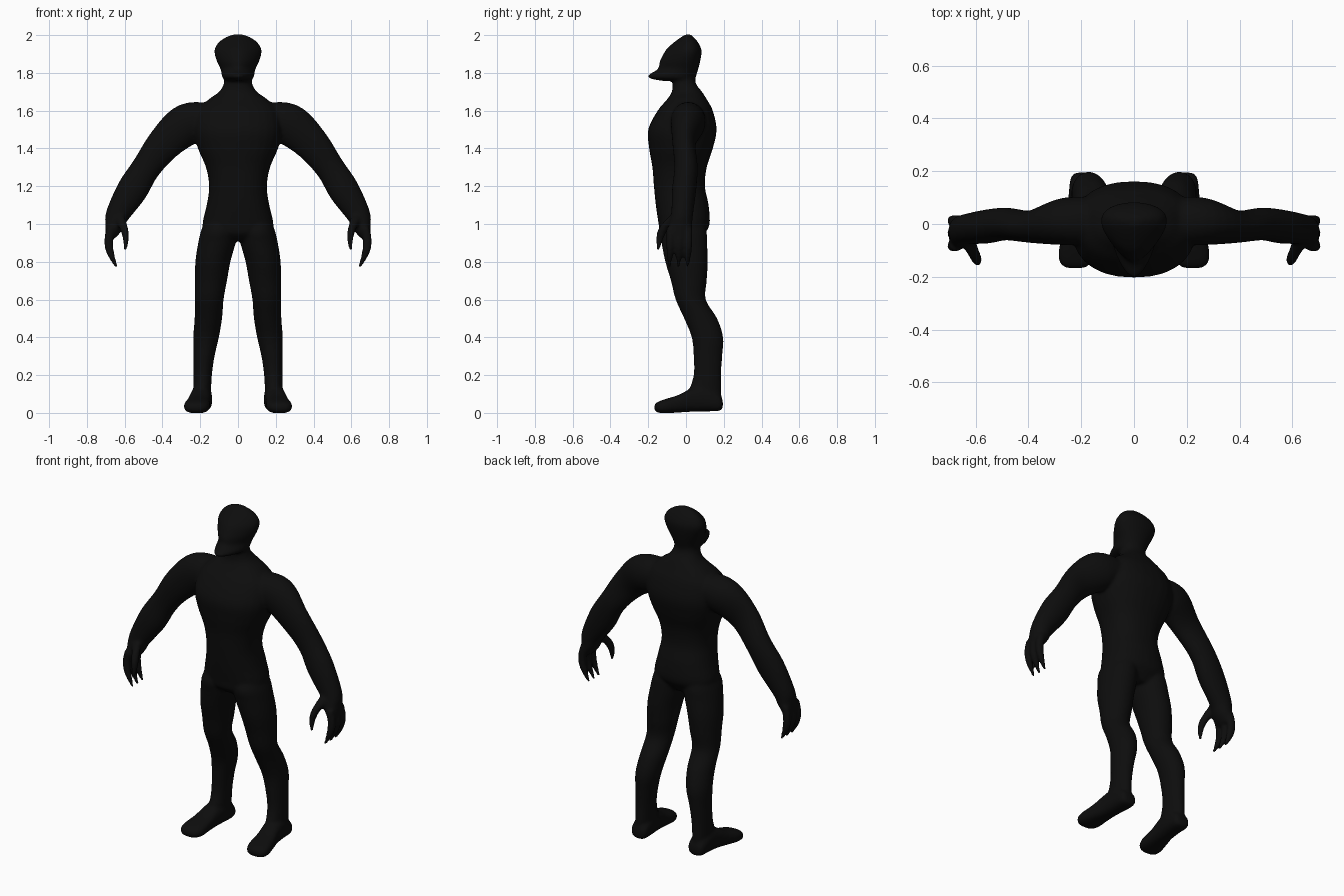
import bpy, bmesh, math
from mathutils import Vector

if "Cube" in bpy.data.objects:
    bpy.data.objects.remove(bpy.data.objects["Cube"])

bm = bmesh.new()
SIDES = 28


def spline(rows, steps=5):
    """Catmull-Rom interpolation through rows of numbers."""
    out = []
    for i in range(len(rows) - 1):
        a, b = rows[max(i - 1, 0)], rows[i]
        c, d = rows[i + 1], rows[min(i + 2, len(rows) - 1)]
        for s in range(steps):
            t = s / steps
            out.append([0.5 * (2 * q + (r - p) * t + (2 * p - 5 * q + 4 * r - w) * t * t
                               + (3 * q - p - 3 * r + w) * t ** 3)
                        for p, q, r, w in zip(a, b, c, d)])
    return out + [list(rows[-1])]


def loft(rings, side=1, power=2.0, taper=0.0):
    """Skin rings given as (centre, u axis, v axis) into a closed body."""
    loops = []
    for c, u, v in rings:
        loop = []
        for k in range(SIDES):
            a = 2 * math.pi * k / SIDES
            s, o = math.sin(a), math.cos(a)
            s2 = math.copysign(abs(s) ** (2 / power), s) * (1 + taper * o)
            o2 = math.copysign(abs(o) ** (2 / power), o)
            p = c + u * s2 + v * o2
            loop.append(bm.verts.new((p.x * side, p.y, p.z)))
        loops.append(loop)
    faces = [bm.faces.new(loops[0]), bm.faces.new(loops[-1])]
    for a, b in zip(loops, loops[1:]):
        for k in range(SIDES):
            n = (k + 1) % SIDES
            faces.append(bm.faces.new((a[k], a[n], b[n], b[k])))
    bmesh.ops.recalc_face_normals(bm, faces=faces)


def stack(rows, **kw):
    """Horizontal rings: z, x centre, x radius, y front, y back."""
    loft([(Vector((x, (f + b) / 2, z)), Vector((r, 0, 0)), Vector((0, (b - f) / 2, 0)))
          for z, x, r, f, b in spline(rows)], **kw)


def tube(rows, **kw):
    """Limb rings square to a path: x, y, z, depth radius, width radius."""
    pts = spline(rows)
    rings = []
    for i, (x, y, z, ry, rw) in enumerate(pts):
        p, q = pts[max(i - 1, 0)], pts[min(i + 1, len(pts) - 1)]
        t = Vector((q[0] - p[0], 0, q[2] - p[2])).normalized()
        rings.append((Vector((x, y, z)), Vector((t.z, 0, -t.x)) * rw, Vector((0, ry, 0))))
    loft(rings, **kw)


# Torso and neck
stack([(.91, 0, .11, -.09, .07), (.95, 0, .17, -.135, .10), (1.0, 0, .188, -.145, .125),
       (1.1, 0, .166, -.16, .12), (1.2, 0, .153, -.17, .10), (1.3, 0, .170, -.178, .11),
       (1.4, 0, .212, -.195, .142), (1.5, 0, .235, -.20, .162), (1.6, 0, .215, -.15, .142),
       (1.66, 0, .155, -.10, .11), (1.7, 0, .10, -.075, .085), (1.75, 0, .073, -.07, .05),
       (1.83, 0, .07, -.06, .05)], power=2.3)

# Head with jutting jaw
stack([(1.757, 0, .055, -.12, .03), (1.77, 0, .075, -.19, .05), (1.787, 0, .082, -.203, .055),
       (1.82, 0, .088, -.15, .065), (1.86, 0, .106, -.14, .075), (1.9, 0, .118, -.12, .082),
       (1.93, 0, .117, -.10, .08), (1.965, 0, .095, -.06, .062), (1.99, 0, .06, -.025, .04),
       (2.004, 0, .025, -.002, .025)], taper=.35)

for side in (-1, 1):
    # Leg
    stack([(1.05, .09, .07, -.10, .08), (.97, .102, .092, -.14, .108), (.9, .112, .099, -.13, .112),
           (.8, .133, .093, -.11, .116), (.7, .143, .085, -.08, .11), (.6, .152, .076, -.055, .105),
           (.5, .157, .073, -.01, .165), (.4, .169, .068, .03, .197), (.3, .18, .056, .04, .192),
           (.2, .187, .049, .04, .186), (.1, .190, .047, .01, .188), (.03, .19, .045, 0, .18)],
          side=side)
    # Foot: y, x centre, half width, top, bottom
    foot = spline([(.195, .19, .03, .065, .025), (.175, .19, .05, .10, .01), (.1, .193, .056, .14, .008),
                   (.03, .2, .056, .13, .006), (-.04, .21, .062, .095, .002),
                   (-.11, .218, .069, .073, -.002), (-.15, .222, .058, .058, .002),
                   (-.168, .222, .032, .042, .015)])
    loft([(Vector((x, y, (t + b) / 2)), Vector((w, 0, 0)), Vector((0, 0, (t - b) / 2)))
          for y, x, w, t, b in foot], side=side, power=2.6)
    # Arm and palm
    tube([(.13, .01, 1.56, .09, .08), (.265, .01, 1.53, .09, .11), (.385, -.01, 1.43, .062, .094),
          (.485, 0, 1.30, .062, .077), (.56, -.01, 1.18, .064, .082), (.635, -.02, 1.055, .058, .064),
          (.655, -.03, .99, .062, .05), (.677, -.035, .935, .064, .028)], side=side)
    # Clawed fingers
    for y in (-.083, -.035, .013):
        tube([(.672, y, .98, .022, .022), (.685, y, .91, .021, .024), (.675, y - .002, .845, .018, .020),
              (.643, y - .005, .772, .007, .008)], side=side)
    # Thumb
    tube([(.63, -.06, 1.04, .03, .03), (.605, -.115, .98, .028, .022), (.594, -.137, .93, .021, .018),
          (.596, -.148, .86, .008, .008)], side=side)

mesh = bpy.data.meshes.new("body")
bm.to_mesh(mesh)
bm.free()
body = bpy.data.objects.new("body", mesh)
bpy.context.collection.objects.link(body)

# Fuse the parts into one smooth skin
fuse = body.modifiers.new("fuse", 'REMESH')
fuse.mode = 'VOXEL'
fuse.voxel_size = .009
fuse.use_smooth_shade = True
soften = body.modifiers.new("soften", 'SMOOTH')
soften.factor = .5
soften.iterations = 7
bpy.context.view_layer.objects.active = body
body.select_set(True)
for name in ("fuse", "soften"):
    bpy.ops.object.modifier_apply(modifier=name)

# Single black skin colour
black = bpy.data.materials.new("black skin")
black.diffuse_color = (.004, .004, .004, 1)
black.use_nodes = True
black.node_tree.nodes["Principled BSDF"].inputs["Base Color"].default_value = black.diffuse_color
body.data.materials.clear()
body.data.materials.append(black)
bpy.ops.object.shade_smooth()
